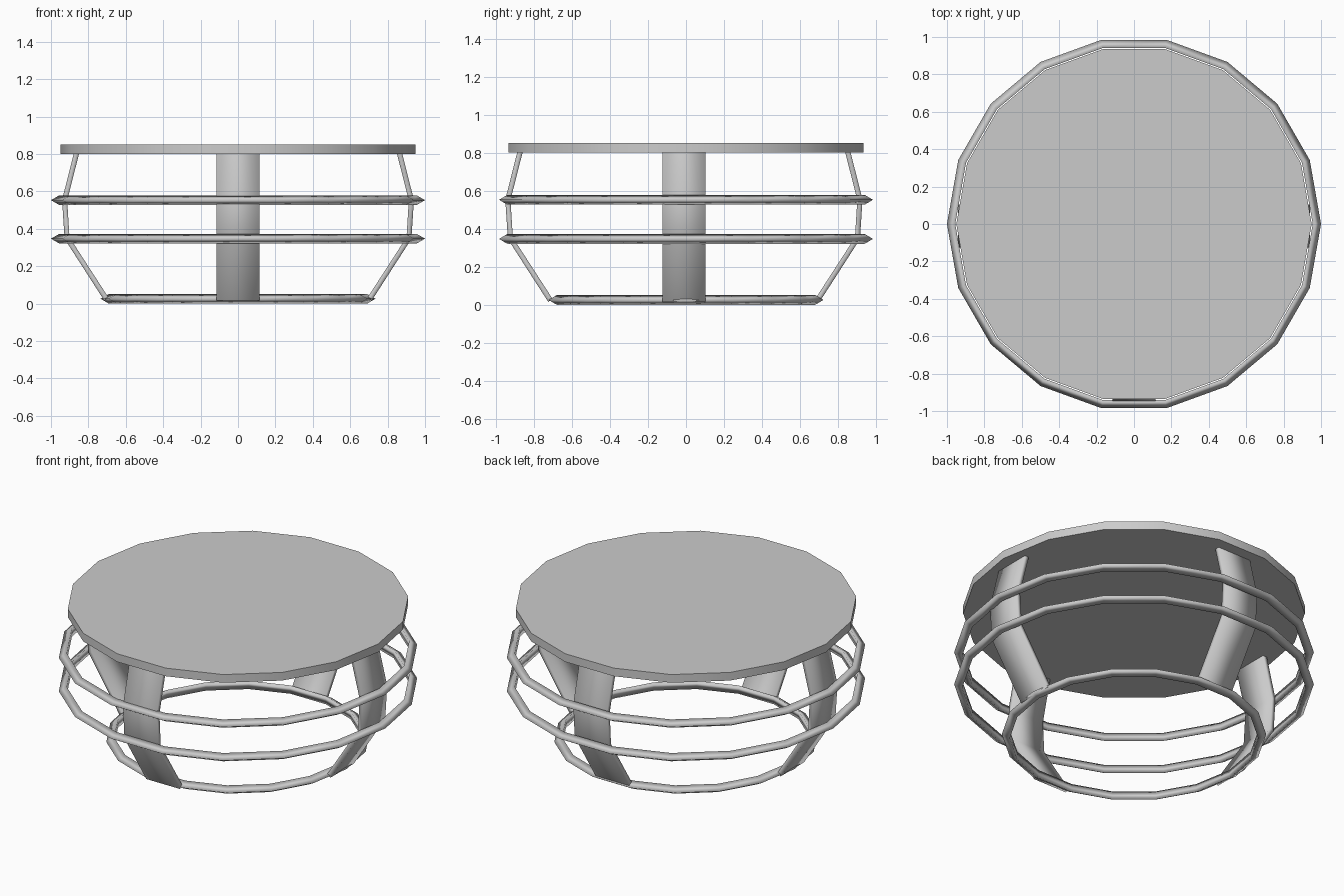
import bpy, bmesh
from math import pi, sin, cos
from mathutils import Matrix, Vector

if "Cube" in bpy.data.objects:
    bpy.data.objects.remove(bpy.data.objects["Cube"], do_unlink=True)

grey = bpy.data.materials.new("grey_metal")
grey.use_nodes = True
colour = (0.6, 0.6, 0.6, 1)
grey.diffuse_color = colour
grey.node_tree.nodes["Principled BSDF"].inputs["Base Color"].default_value = colour

SIDES = 18


def finish(name, bm, angle):
    """Turn a bmesh into a grey object, smooth below the given angle."""
    bmesh.ops.recalc_face_normals(bm, faces=bm.faces)
    mesh = bpy.data.meshes.new(name)
    bm.to_mesh(mesh)
    bm.free()
    mesh.materials.append(grey)
    obj = bpy.data.objects.new(name, mesh)
    bpy.context.collection.objects.link(obj)
    bpy.ops.object.select_all(action='DESELECT')
    obj.select_set(True)
    bpy.context.view_layer.objects.active = obj
    bpy.ops.object.shade_smooth_by_angle(angle=angle)


def skin(bm, loops, closed):
    """Bridge consecutive vertex loops with quads."""
    pairs = list(zip(loops, loops[1:]))
    if closed:
        pairs.append((loops[-1], loops[0]))
    for a, b in pairs:
        n = len(a)
        for i in range(n):
            j = (i + 1) % n
            bm.faces.new((a[i], a[j], b[j], b[i]))


def ring(name, radius, height, tube=0.0295, facets=3):
    """Hoop with a triangular section pointing outward, smooth all round."""
    bm = bmesh.new()
    loops = []
    for i in range(SIDES):
        turn = 2 * pi * i / SIDES
        loop = []
        for k in range(facets):
            t = 2 * pi * k / facets
            r = radius + tube * cos(t)
            loop.append(bm.verts.new((r * cos(turn), r * sin(turn), height + tube * sin(t))))
        loops.append(loop)
    skin(bm, loops, True)
    finish(name, bm, pi)


def leg(name, turn):
    """Flat bar, bent at each ring, smooth all round, its ends open."""
    path = [Vector(p) for p in ((0.703, 0.023), (0.914, 0.35), (0.927, 0.553), (0.863, 0.805))]
    half_width, half_thick = 0.114, 0.0138
    bm = bmesh.new()
    loops = []
    for i, p in enumerate(path):
        before = (p - path[max(i - 1, 0)]).normalized()
        after = (path[min(i + 1, len(path) - 1)] - p).normalized()
        along = (before + after).normalized()
        out = Vector((along.y, -along.x)) * half_thick
        loop = []
        for side, face in ((-1, -1), (1, -1), (1, 1), (-1, 1)):
            q = p + out * face
            loop.append(bm.verts.new((q.x, half_width * side, q.y)))
        loops.append(loop)
    skin(bm, loops, False)
    place = Matrix.Translation((0, -0.011, 0)) @ Matrix.Rotation(turn, 4, 'Z')
    bmesh.ops.transform(bm, matrix=place, verts=bm.verts)
    finish(name, bm, pi)


# Table top, with a corner on the x axis
bm = bmesh.new()
bmesh.ops.create_cone(bm, cap_ends=True, segments=SIDES, radius1=0.95, radius2=0.95, depth=0.05)
corner = max(bm.verts, key=lambda v: v.co.x).co
spin = -Vector((corner.x, corner.y)).angle_signed(Vector((1, 0)))
bmesh.ops.transform(bm, matrix=Matrix.Translation((0, 0, 0.826)) @ Matrix.Rotation(spin, 4, 'Z'),
                    verts=bm.verts)
finish("table_top", bm, pi / 6)

# Hoops
ring("base_ring", 0.7055, 0.0256)
ring("lower_ring", 0.9705, 0.347)
ring("upper_ring", 0.9705, 0.553)

# Legs
for i, side in enumerate(("left", "back", "right", "front")):
    leg(side + "_leg", i * pi / 2)
